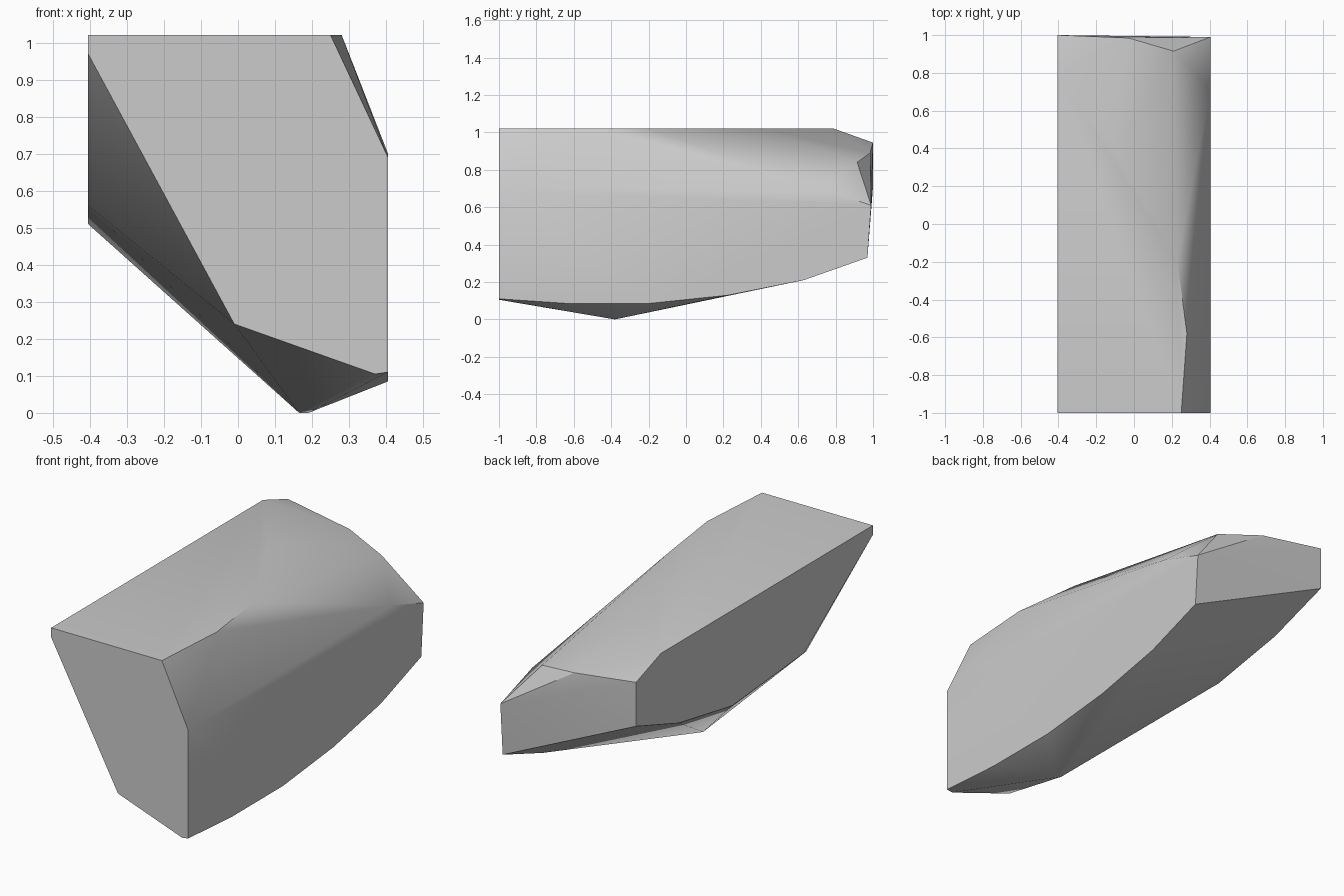
import bpy
import bmesh
import math

# Remove the default cube only
default_cube = bpy.data.objects.get("Cube")
if default_cube:
    bpy.data.objects.remove(default_cube, do_unlink=True)

# One plain stone colour
stone = bpy.data.materials.new("stone_grey")
stone.use_nodes = True
colour = (0.6, 0.6, 0.6, 1)
stone.diffuse_color = colour
stone.node_tree.nodes["Principled BSDF"].inputs["Base Color"].default_value = colour

SIDE, TOP, FRONT, BACK = 0.405, 1.02, -1, 0.985

# Outlines of the flat cut sides of the block
left_outline = [(-1, TOP), (-1, 0.97), (-0.42, 0.56), (0.19, 0.51), (0.64, 0.59),
                (1, 0.71), (1, 0.945), (0.79, TOP)]
right_outline = [(-1, 0.69), (-1, 0.11), (-0.63, 0.085), (-0.2, 0.085), (0.23, 0.13),
                 (0.63, 0.21), (0.97, 0.33), (0.99, 0.61), (0.72, 0.7)]
top_outline = [(0.25, -1), (0.28, -0.58), (0.23, -0.2), (-0.11, 0.41)]
front_outline = [(0.37, 0.105), (-0.01, 0.24)]
back_outline = [(-0.03, 0.89)]

points = [(-SIDE, y, z) for y, z in left_outline]
points += [(SIDE, y, z) for y, z in right_outline]
points += [(x, y, TOP) for x, y in top_outline]
points += [(x, FRONT, z) for x, z in front_outline]
points += [(x, BACK, z) for x, z in back_outline]

# Chipped rear corner and the lowest ridge
points.append((0.21, 0.915, 0.84))
points += [(x, -0.38, 0) for x in (0.165, 0.19)]

# Wrap the outlines in a hull to make the faceted block
bm = bmesh.new()
for point in points:
    bm.verts.new(point)
hull = bmesh.ops.convex_hull(bm, input=bm.verts[:])
loose = [v for v in bm.verts if not v.link_faces]
bmesh.ops.delete(bm, geom=loose, context="VERTS")
bmesh.ops.dissolve_limit(bm, angle_limit=math.radians(0.5),
                         verts=bm.verts[:], edges=bm.edges[:])
bmesh.ops.recalc_face_normals(bm, faces=bm.faces[:])

mesh = bpy.data.meshes.new("stone_block")
bm.to_mesh(mesh)
bm.free()
mesh.materials.append(stone)
block = bpy.data.objects.new("stone_block", mesh)
bpy.context.collection.objects.link(block)

# Soften shallow facets, keep the cut edges sharp
bpy.ops.object.select_all(action="DESELECT")
block.select_set(True)
bpy.context.view_layer.objects.active = block
bpy.ops.object.shade_smooth_by_angle(angle=math.radians(30))
